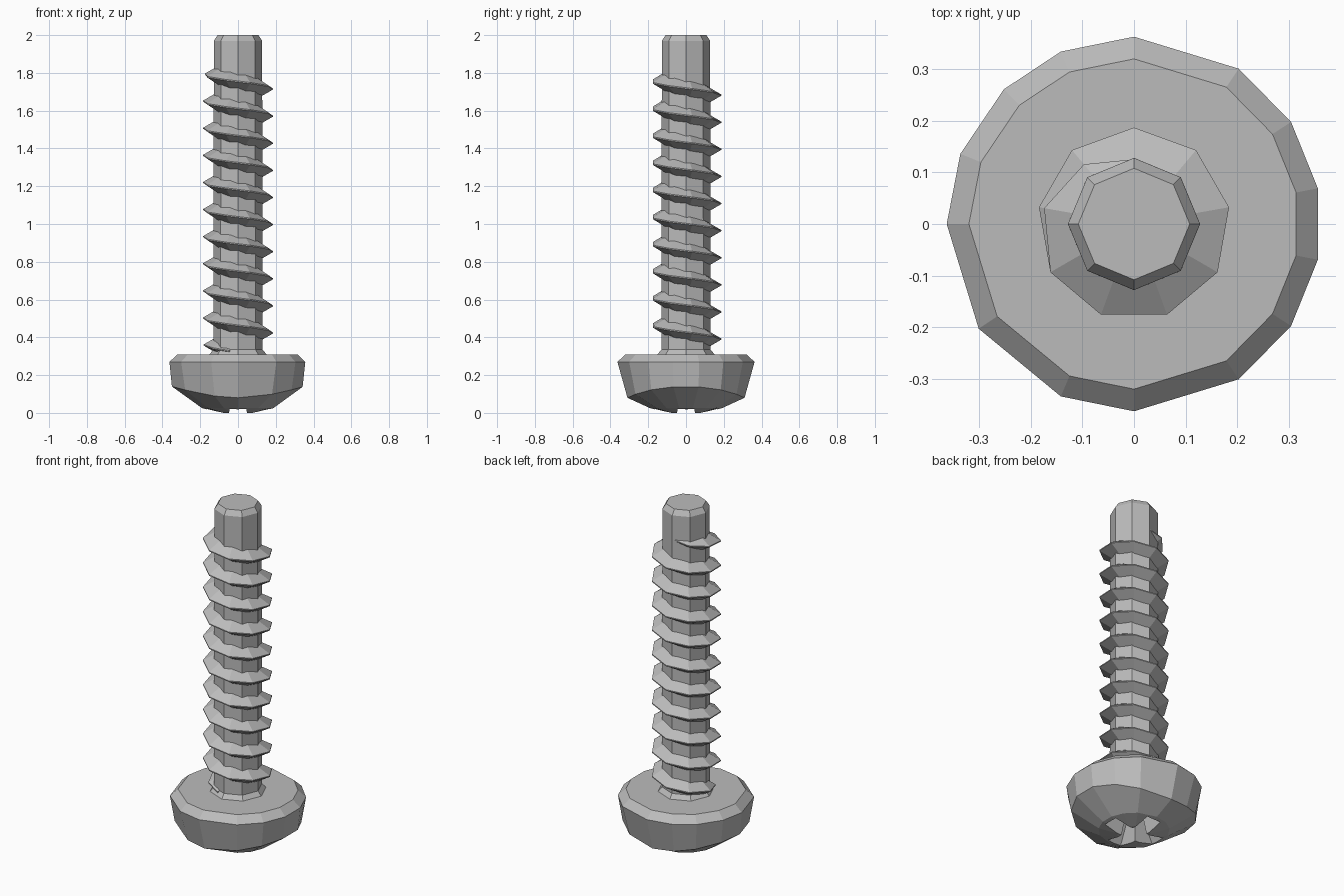
import bpy, bmesh
from math import cos, sin, radians, pi

cube = bpy.data.objects.get("Cube")
if cube:
    bpy.data.objects.remove(cube)

steel = bpy.data.materials.new("grey_steel")
steel.use_nodes = True
GREY = (0.5, 0.5, 0.5, 1)
steel.diffuse_color = GREY
steel.node_tree.nodes["Principled BSDF"].inputs["Base Color"].default_value = GREY


def loft(name, rings, closed_profile=False):
    """Skin a list of closed rings and cap both ends."""
    bm = bmesh.new()
    loops = [[bm.verts.new(p) for p in ring] for ring in rings]
    for a, b in zip(loops, loops[1:]):
        n = len(a)
        for i in range(n):
            j = (i + 1) % n
            bm.faces.new((a[i], a[j], b[j], b[i]))
    bm.faces.new(loops[0])
    bm.faces.new(loops[-1])
    bmesh.ops.recalc_face_normals(bm, faces=bm.faces)
    mesh = bpy.data.meshes.new(name)
    bm.to_mesh(mesh)
    bm.free()
    mesh.materials.append(steel)
    obj = bpy.data.objects.new(name, mesh)
    bpy.context.collection.objects.link(obj)
    return obj


def ring(r, z, angles):
    return [(r * cos(a), r * sin(a), z) for a in angles]


# Pan head: slightly uneven rim, dome lower at the front and back
rim = [radians(a) for a in (90, 113, 134, 158, 180, 214, 247, 270,
                            304, 327, 349, 371, 393, 416)]
dome = [((0.31 + 0.04 * cos(a) ** 2) * cos(a),
         (0.31 + 0.04 * cos(a) ** 2) * sin(a),
         0.08 + 0.06 * cos(a) ** 2) for a in rim]
head = loft("head", [ring(0.09, 0.0, rim), ring(0.19, 0.025, rim), dome,
                     ring(0.363, 0.27, rim), ring(0.32, 0.31, rim)])


# Cross recess, tapering inward
def cross(length, half, z):
    pts = []
    for k in range(4):
        c, s = cos(k * pi / 2), sin(k * pi / 2)
        for x, y in ((length, -half), (length, half), (half, half)):
            pts.append((c * x - s * y, s * x + c * y, z))
    return pts


cutter = loft("recess_cutter", [cross(0.19, 0.05, -0.02), cross(0.07, 0.025, 0.17)])
cutter.hide_render = True
cut = head.modifiers.new("recess", "BOOLEAN")
cut.operation = "DIFFERENCE"
cut.solver = "EXACT"
cut.object = cutter
bpy.context.view_layer.objects.active = head
bpy.ops.object.modifier_apply(modifier=cut.name)
bpy.data.objects.remove(cutter)

# Octagonal shank with a flared foot and chamfered end
octagon = [i * pi / 4 for i in range(8)]
loft("shank", [ring(0.16, 0.30, octagon), ring(0.13, 0.335, octagon),
               ring(0.128, 1.97, octagon), ring(0.108, 2.0, octagon)])

# Helical thread: triangular section swept down the shank, tapered at each end
PITCH, STEPS, TURNS = 0.1435, 9, 10.4
count = round(TURNS * STEPS)
sections = []
for i in range(count + 1):
    a = pi / 2 + i * 2 * pi / STEPS
    z = 1.826 - PITCH * i / STEPS
    grow = min(1, 0.2 + i / 3, 0.3 + (count - i) / 3)
    tip, half = 0.11 + 0.077 * grow, 0.047 * grow
    sections.append([(r * cos(a), r * sin(a), z + dz)
                     for r, dz in ((0.11, half), (tip, 0.003), (tip, -0.003), (0.11, -half))])
loft("thread", sections)
